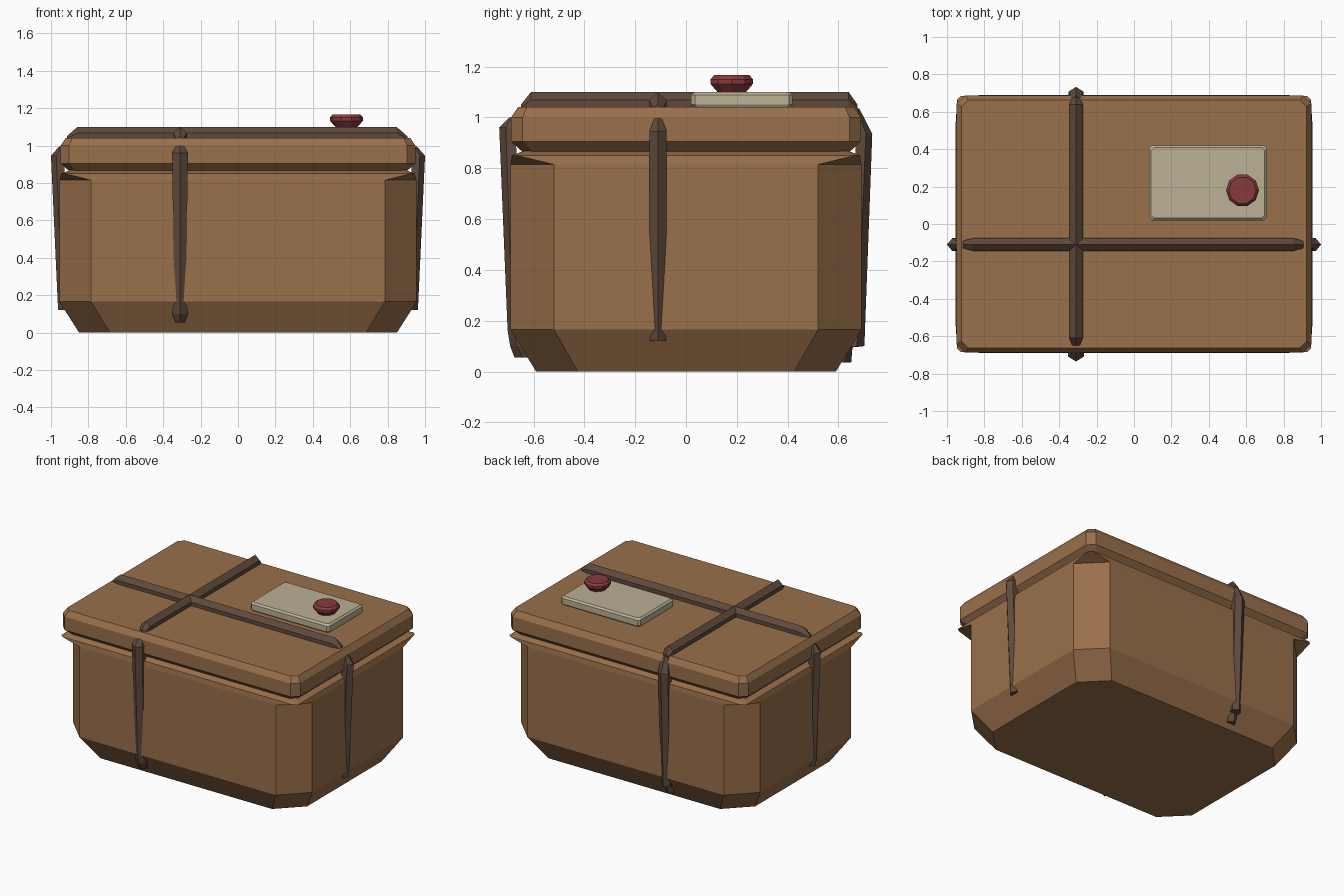
import bpy
import math

old = bpy.data.objects.get("Cube")
if old:
    bpy.data.objects.remove(old, do_unlink=True)


def material(name, rgb):
    m = bpy.data.materials.new(name)
    m.use_nodes = True
    m.diffuse_color = (*rgb, 1)
    m.node_tree.nodes["Principled BSDF"].inputs["Base Color"].default_value = (*rgb, 1)
    return m


CARDBOARD = material("brown cardboard", (0.32, 0.16, 0.07))
CORD = material("dark brown cord", (0.115, 0.068, 0.045))
PAPER = material("cream paper", (0.50, 0.44, 0.30))
WAX = material("red wax", (0.24, 0.042, 0.045))


def loft(name, rings, mat):
    """Skin a stack of equal-sized closed rings and cap both ends."""
    n = len(rings[0])
    verts = [v for ring in rings for v in ring]
    faces = [tuple(reversed(range(n))), tuple(range(len(verts) - n, len(verts)))]
    for r in range(len(rings) - 1):
        for i in range(n):
            j = (i + 1) % n
            faces.append((r * n + i, r * n + j, (r + 1) * n + j, (r + 1) * n + i))
    mesh = bpy.data.meshes.new(name)
    mesh.from_pydata(verts, [], faces)
    # make every normal point outwards
    bm = bmesh.new()
    bm.from_mesh(mesh)
    bmesh.ops.recalc_face_normals(bm, faces=bm.faces)
    bm.to_mesh(mesh)
    bm.free()
    mesh.materials.append(mat)
    obj = bpy.data.objects.new(name, mesh)
    bpy.context.collection.objects.link(obj)
    return obj


import bmesh


def cut_rect(hx, hy, cut, z, cx=0, cy=0):
    """Rectangle ring with its four corners cut off."""
    ring = []
    for sx, sy in ((1, 1), (-1, 1), (-1, -1), (1, -1)):
        a = (cx + sx * hx, cy + sy * (hy - cut), z)
        b = (cx + sx * (hx - cut), cy + sy * hy, z)
        ring += [a, b] if sx * sy > 0 else [b, a]
    return ring


def strap(name, place, stations):
    """Ridged cord; each station is (along, base, ridge, half width)."""
    rings = []
    for t, base, ridge, w in stations:
        shoulder = base + (ridge - base) * 0.6
        section = ((-w, base), (w, base), (w, shoulder), (0, ridge), (-w, shoulder))
        rings.append([place(t, across, out) for across, out in section])
    return loft(name, rings, CORD)


# Box body: tapered foot, cut corners, and a squarer rim
loft("box_body", [
    cut_rect(0.85, 0.59, 0.165, 0),
    cut_rect(0.955, 0.69, 0.17, 0.165),
    cut_rect(0.955, 0.69, 0.17, 0.815),
    cut_rect(0.945, 0.685, 0.02, 0.85),
    cut_rect(0.90, 0.64, 0.02, 0.868)], CARDBOARD)

# Lid with bevelled edges
loft("lid", [
    cut_rect(0.905, 0.645, 0.04, 0.866),
    cut_rect(0.948, 0.688, 0.045, 0.905),
    cut_rect(0.948, 0.688, 0.045, 1.0),
    cut_rect(0.922, 0.662, 0.035, 1.04)], CARDBOARD)

# Cords across the lid
CX, CY = -0.31, -0.11
strap("lid_cord_long", lambda t, a, o: (t, CY + a, o), [
    (-0.915, 1.02, 1.05, 0.02), (-0.86, 1.02, 1.098, 0.034),
    (0.85, 1.02, 1.098, 0.034), (0.905, 1.02, 1.05, 0.02)])
strap("lid_cord_short", lambda t, a, o: (CX + a, t, o), [
    (-0.65, 1.02, 1.05, 0.02), (-0.61, 1.02, 1.1, 0.036),
    (0.64, 1.02, 1.1, 0.036), (0.675, 1.02, 1.05, 0.02)])

# Cords down the four sides, leaning outwards at the top
for side, s in (("right", -1), ("left", 1)):
    strap(side + "_cord", lambda t, a, o: (s * o, CY + a, t), [
        (0.12, 0.90, 0.962, 0.032), (0.945, 0.93, 1.0, 0.034),
        (0.995, 0.93, 0.957, 0.015)])
strap("front_cord", lambda t, a, o: (CX + a, -o, t), [
    (0.055, 0.60, 0.675, 0.025), (0.10, 0.62, 0.692, 0.042),
    (0.16, 0.65, 0.702, 0.032), (0.96, 0.67, 0.735, 0.042),
    (1.0, 0.67, 0.695, 0.02)])
strap("back_cord", lambda t, a, o: (CX + a, o, t), [
    (0.035, 0.58, 0.65, 0.03), (0.095, 0.62, 0.655, 0.036),
    (0.10, 0.63, 0.702, 0.034), (0.935, 0.67, 0.733, 0.04),
    (1.035, 0.66, 0.682, 0.02)])

# Paper label on the lid
loft("label", [cut_rect(0.315 - d, 0.20 - d, 0.015, z, 0.395, 0.22)
               for d, z in ((0.01, 1.035), (0, 1.05), (0, 1.088), (0.012, 1.1))], PAPER)

# Wax seal on the label
SIDES = 10
loft("wax_seal", [
    [(0.58 + r * math.cos(math.tau * i / SIDES),
      0.18 + r * math.sin(math.tau * i / SIDES), z) for i in range(SIDES)]
    for r, z in ((0.055, 1.095), (0.088, 1.132), (0.088, 1.15), (0.073, 1.166))], WAX)
